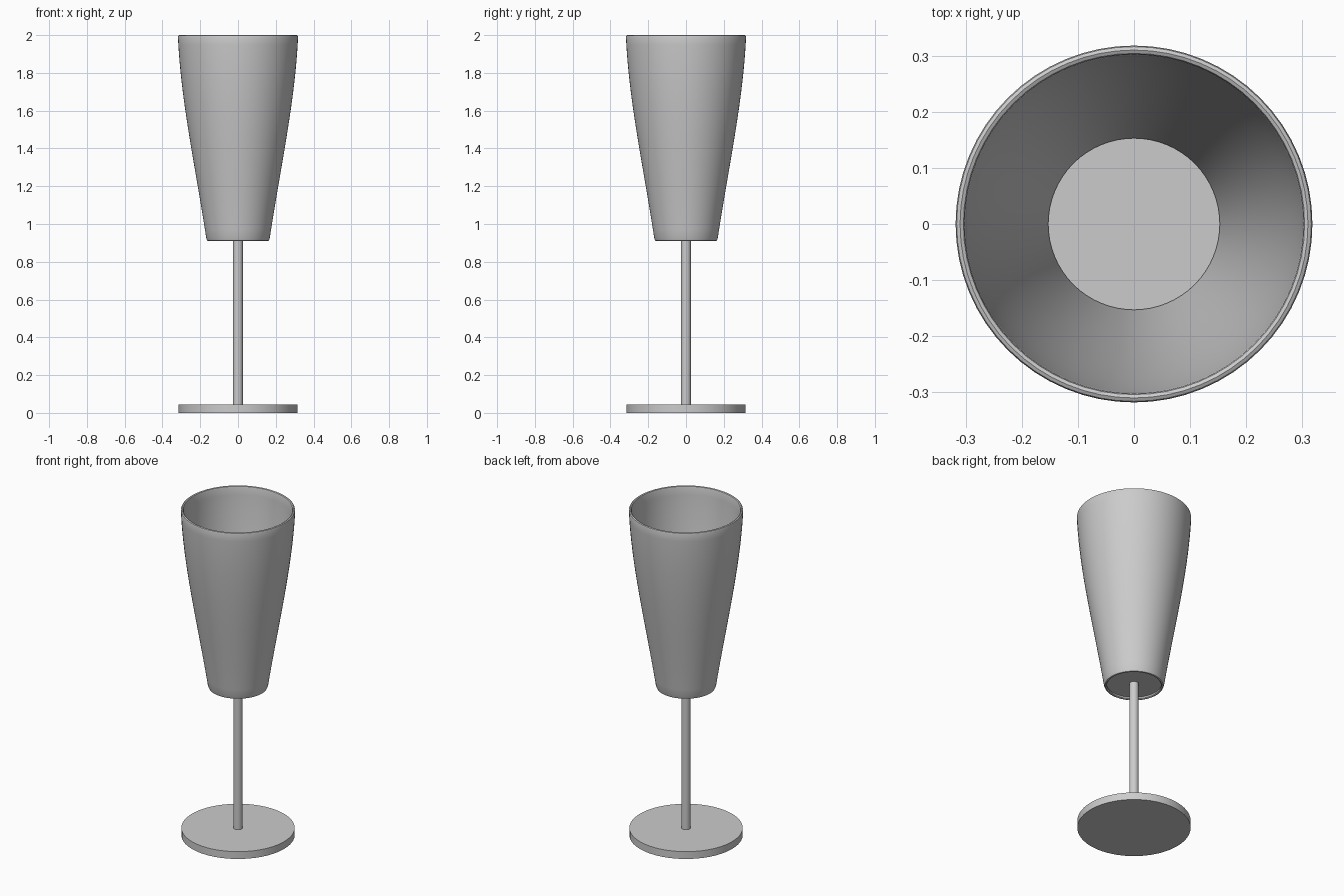
import bpy, math
from mathutils import Vector

if "Cube" in bpy.data.objects:
    bpy.data.objects.remove(bpy.data.objects["Cube"])

SIDES = 64


def lathe(name, profile, closed=False):
    """Revolve (radius, z) points about z; radius 0 makes a single pole vertex."""
    verts, rings, faces = [], [], []
    for r, z in profile:
        n = 1 if r == 0 else SIDES
        rings.append([len(verts) + i for i in range(n)])
        for i in range(n):
            a = 2 * math.pi * i / SIDES
            verts.append((r * math.cos(a), r * math.sin(a), z))
    pairs = list(zip(rings, rings[1:]))
    if closed:
        pairs.append((rings[-1], rings[0]))
    for a, b in pairs:
        for i in range(SIDES):
            j = (i + 1) % SIDES
            quad = [a[i % len(a)], a[j % len(a)], b[j % len(b)], b[i % len(b)]]
            faces.append(list(dict.fromkeys(quad)))
    mesh = bpy.data.meshes.new(name)
    mesh.from_pydata(verts, [], faces)
    obj = bpy.data.objects.new(name, mesh)
    bpy.context.collection.objects.link(obj)
    bpy.ops.object.select_all(action='DESELECT')
    obj.select_set(True)
    bpy.context.view_layer.objects.active = obj
    bpy.ops.object.shade_smooth_by_angle(angle=math.radians(40))
    return obj


# Gently bulging bowl wall, from the bottom ring to the rim
p0, p1, p2, p3 = (Vector(p) for p in
                  ((0.168, 0.925), (0.225, 1.30), (0.303, 1.65), (0.318, 1.99)))
outer = []
for k in range(25):
    t = k / 24
    p = p0*(1-t)**3 + p1*3*t*(1-t)**2 + p2*3*t*t*(1-t) + p3*t**3
    outer.append((p.x, p.y))
WALL = 0.016
inner = [(r - WALL, z) for r, z in reversed(outer)]
rim = [(0.316, 1.997), (0.310, 2.0), (0.304, 1.997)]
foot = [(0.150, 0.914), (0.156, 0.91), (0.163, 0.912)]
lathe("bowl", outer + rim + inner + foot, closed=True)

# Floor plate set slightly up inside the bowl
lathe("bowl_floor", [(0, 0.925), (0.153, 0.925), (0.153, 0.94), (0, 0.94)])

# Slender stem
lathe("stem", [(0, 0.04), (0.026, 0.04), (0.026, 0.485), (0.026, 0.93), (0, 0.93)])

# Flat round foot
lathe("base", [(0, 0), (0.315, 0), (0.315, 0.045), (0, 0.045)])
